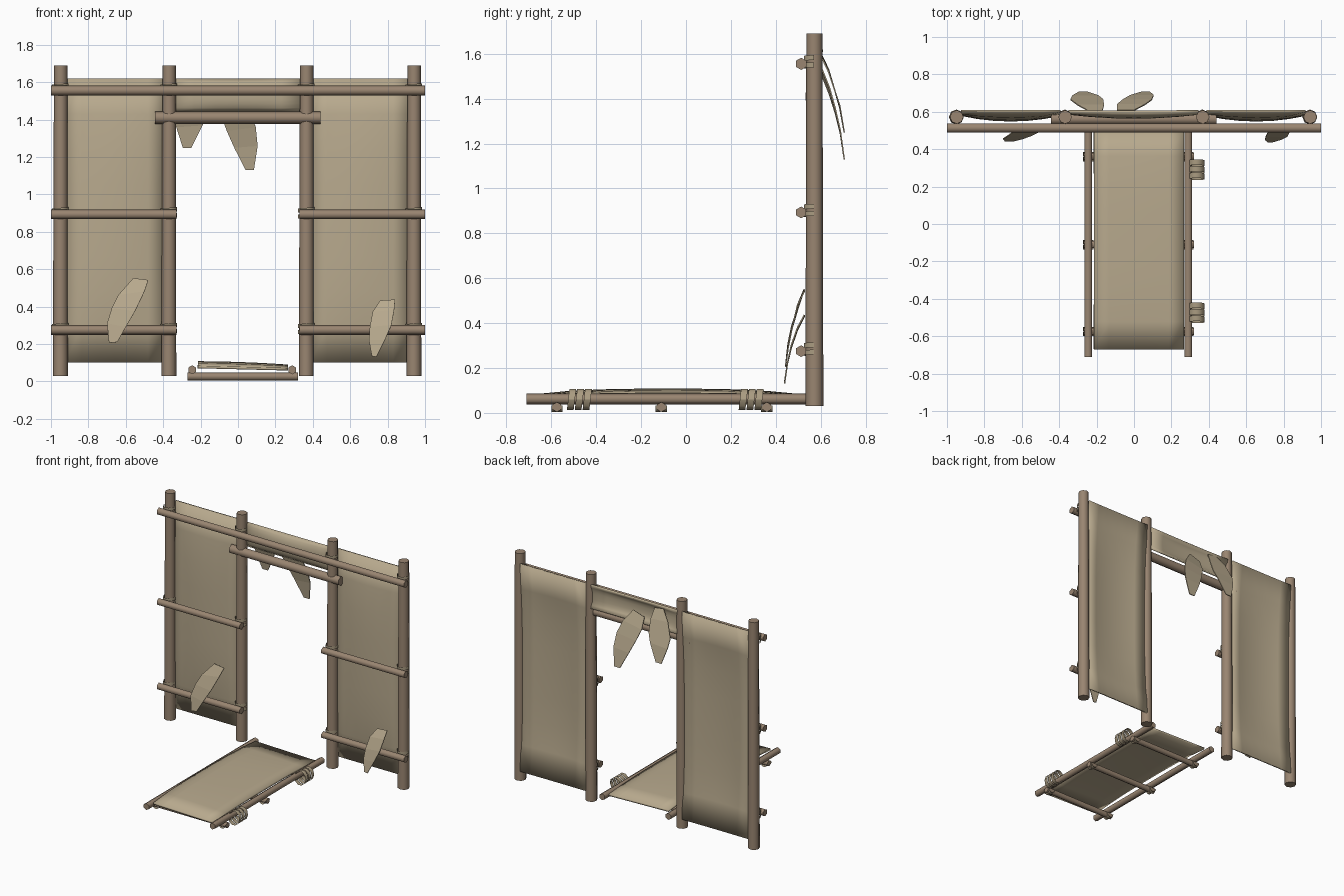
import bpy, bmesh, math
from mathutils import Vector

if "Cube" in bpy.data.objects:
    bpy.data.objects.remove(bpy.data.objects["Cube"])


def material(name, col):
    m = bpy.data.materials.new(name)
    m.diffuse_color = (*col, 1)
    m.use_nodes = True
    m.node_tree.nodes["Principled BSDF"].inputs["Base Color"].default_value = m.diffuse_color
    return m


WOOD = material("wood", (0.32, 0.235, 0.165))
CLOTH = material("hide", (0.48, 0.40, 0.27))
ROPE = material("rope", (0.40, 0.33, 0.22))


def finish(name, bm, mat, smooth=True, angle=65):
    me = bpy.data.meshes.new(name)
    bm.to_mesh(me)
    bm.free()
    me.materials.append(mat)
    for p in me.polygons:
        p.use_smooth = smooth
    ob = bpy.data.objects.new(name, me)
    bpy.context.collection.objects.link(ob)
    if smooth:
        me.set_sharp_from_angle(angle=math.radians(angle))
    return ob


def pole(name, a, b, r1, r2, sides):
    """Tapered round stick between two points."""
    a, b = Vector(a), Vector(b)
    bm = bmesh.new()
    bmesh.ops.create_cone(bm, cap_ends=True, segments=sides, radius1=r1,
                          radius2=r2, depth=(b - a).length)
    bm.transform((b - a).to_track_quat('Z', 'Y').to_matrix().to_4x4())
    bmesh.ops.translate(bm, verts=bm.verts, vec=(a + b) / 2)
    finish(name, bm, WOOD)


def grid(name, nu, nv, fn, mat, smooth=True, thick=0.0):
    """Sheet from a function of u and v in 0..1, optionally thickened."""
    bm = bmesh.new()
    rows = [[bm.verts.new(fn(i / nu, j / nv)) for i in range(nu + 1)]
            for j in range(nv + 1)]
    for j in range(nv):
        for i in range(nu):
            bm.faces.new((rows[j][i], rows[j][i + 1],
                          rows[j + 1][i + 1], rows[j + 1][i]))
    ob = finish(name, bm, mat, smooth, 180)
    if thick:
        mod = ob.modifiers.new("thickness", 'SOLIDIFY')
        mod.thickness = thick
        mod.offset = -1
    return ob


def ribbon(name, c, axis, r, a0, a1, width, n=8, lean=0.0):
    """Flat lashing strap wound about an axis (Z or Y) as an open arc."""
    def fn(u, v):
        a = math.radians(a0 + (a1 - a0) * u)
        p, q, w = r * math.cos(a), r * math.sin(a), (v - 0.5) * width
        if axis == 'Z':
            return (c[0] + p, c[1] + q, c[2] + w + lean * p)
        return (c[0] + p * 0.9, c[1] + w + lean * q, c[2] + q)
    grid(name, n, 1, fn, ROPE)


# wall posts
POSTS = (-0.95, -0.37, 0.365, 0.94)
for x in POSTS:
    pole("wall_post", (x, 0.572, 0.03), (x + 0.002, 0.572, 1.69), 0.040, 0.036, 8)

# horizontal rails and door lintel
pole("top_rail", (-1, 0.513, 1.555), (1, 0.513, 1.555), 0.027, 0.027, 6)
for z in (0.275, 0.893):
    pole("left_rail", (-1, 0.513, z), (-0.33, 0.513, z), 0.026, 0.026, 6)
    pole("right_rail", (0.33, 0.513, z), (1, 0.513, z), 0.026, 0.026, 6)
pole("door_lintel", (-0.445, 0.562, 1.41), (0.44, 0.562, 1.41), 0.034, 0.034, 6)

# straps round the posts at each joint
for x in POSTS:
    for z in (0.275, 0.893, 1.555):
        for dz in (-0.008, 0.024):
            ribbon("post_lashing", (x, 0.570, z + dz), 'Z', 0.045, 180, 360, 0.022, 8, 0.08)


# stretched hide panels, bulging forward
def panel(name, x0, x1, z0, z1, depth):
    def fn(u, v):
        g = 1 - abs(2 * v - 1) ** 3
        f = 1 - (2 * u - 1) ** 2
        return (x0 + (x1 - x0) * u, 0.598 - depth * g * (0.4 + 0.6 * f),
                z0 + (z1 - z0) * v)
    grid(name, 6, 8, fn, CLOTH, True, 0.012)


panel("left_hide_panel", -0.925, -0.392, 0.10, 1.62, 0.05)
panel("right_hide_panel", 0.388, 0.918, 0.10, 1.62, 0.05)
panel("lintel_hide_panel", -0.35, 0.346, 1.44, 1.62, 0.035)

# fallen door: side rails, cross bars and straps
for x in (-0.245, 0.29):
    pole("door_side_rail", (x, -0.71, 0.062), (x, 0.555, 0.062), 0.024, 0.024, 6)
for y in (-0.575, -0.11, 0.36):
    pole("door_cross_bar", (-0.27, y, 0.026), (0.32, y, 0.026), 0.022, 0.022, 6)
    for x in (-0.245, 0.29):
        for dy in (-0.014, 0.014):
            ribbon("door_lashing", (x, y + dy, 0.034), 'Y', 0.031, 180, 360, 0.022)


# door hide
def door_hide(u, v):
    g = 1 - abs(2 * v - 1) ** 3
    f = 1 - (2 * u - 1) ** 2
    return (-0.215 + 0.482 * u, -0.67 + 1.18 * v,
            0.084 - 0.012 * u + g * (0.024 - 0.006 * u + 0.004 * f))


grid("door_hide", 6, 8, door_hide, CLOTH, True, 0.014)

# hinge loops
for y in (-0.475, 0.29):
    for dy in (-0.035, 0.0, 0.035):
        ribbon("hinge_loop", (0.334, y + dy, 0.06), 'Y', 0.049, 0, 360, 0.03, 10, 0.12)


# leaves: rows of (left x, right x, left z, right z, y)
def leaf(name, rows):
    def fn(u, v):
        xl, xr, zl, zr, y = rows[round(v * (len(rows) - 1))]
        return (xl + (xr - xl) * u, y, zl + (zr - zl) * u)
    grid(name, 1, len(rows) - 1, fn, CLOTH, False, 0.006)


leaf("front_left_leaf", [(-0.56, -0.48, 0.55, 0.54, 0.53), (-0.64, -0.50, 0.46, 0.48, 0.50),
                         (-0.675, -0.55, 0.39, 0.375, 0.475), (-0.70, -0.60, 0.31, 0.29, 0.458),
                         (-0.69, -0.645, 0.205, 0.21, 0.447)])
leaf("front_right_leaf", [(0.76, 0.84, 0.43, 0.435, 0.53), (0.72, 0.835, 0.37, 0.38, 0.50),
                          (0.705, 0.82, 0.29, 0.30, 0.472), (0.70, 0.785, 0.22, 0.22, 0.455),
                          (0.715, 0.74, 0.135, 0.13, 0.442)])
leaf("back_left_leaf", [(-0.24, -0.17, 1.60, 1.59, 0.605), (-0.30, -0.16, 1.53, 1.52, 0.638),
                        (-0.34, -0.165, 1.43, 1.43, 0.668), (-0.33, -0.19, 1.36, 1.37, 0.688),
                        (-0.295, -0.25, 1.25, 1.25, 0.708)])
leaf("back_right_leaf", [(-0.09, 0.0, 1.50, 1.53, 0.61), (-0.09, 0.06, 1.42, 1.45, 0.642),
                         (-0.06, 0.095, 1.34, 1.36, 0.667), (-0.02, 0.105, 1.25, 1.26, 0.69),
                         (0.04, 0.085, 1.13, 1.13, 0.708)])
